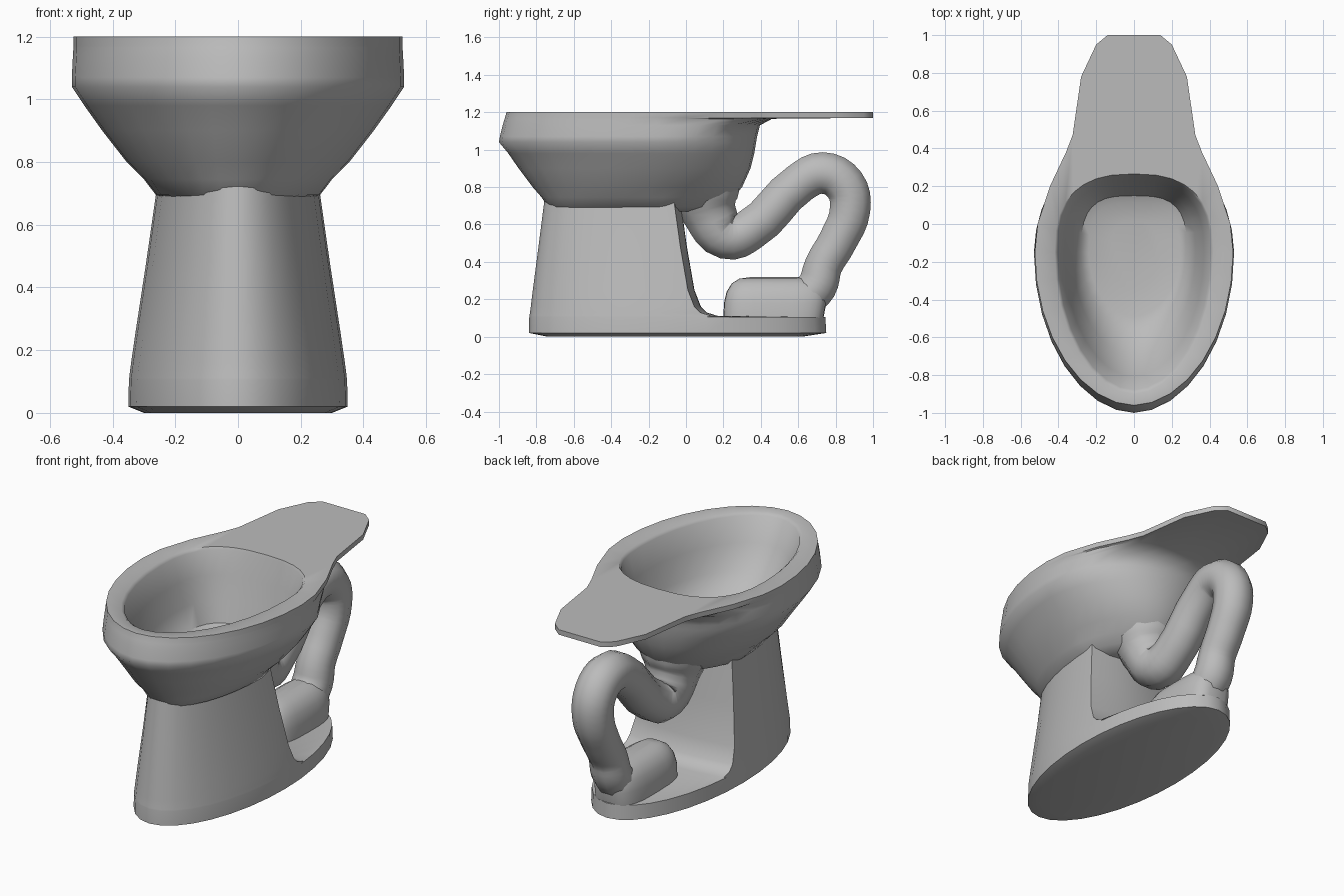
import bpy, bmesh
from math import sin, cos, pi, radians, sqrt

cube = bpy.data.objects.get("Cube")
if cube:
    bpy.data.objects.remove(cube)

mat = bpy.data.materials.new("grey porcelain")
mat.use_nodes = True
GREY = (0.5, 0.5, 0.5, 1)
mat.diffuse_color = GREY
mat.node_tree.nodes["Principled BSDF"].inputs["Base Color"].default_value = GREY

Q = 8  # segments per quarter ring


def quarter(w, yc, yend, power, square=1.0):
    """Points from the widest side point to the centre line."""
    return [(w * max(cos(i * pi / 2 / Q), 0) ** power if i < Q else 0,
             yc + (yend - yc) * sin(i * pi / 2 / Q) ** square) for i in range(Q + 1)]


def ring(front, back, z):
    """Closed ring from a front and a back quarter on the left side, mirrored."""
    left = front[::-1] + back[1:]
    right = [(-x, y) for x, y in left[-2:0:-1]]
    return [(x, y, z) for x, y in left + right]


def egg(z, w, yf, yb, yc=-0.15, point=1.05, back=1.0):
    return ring(quarter(w, yc, yf, point), quarter(w, yc, yb, back, back), z)


def finish(obj, angle):
    obj.data.materials.clear()
    obj.data.materials.append(mat)
    bpy.ops.object.select_all(action='DESELECT')
    obj.select_set(True)
    bpy.context.view_layer.objects.active = obj
    bpy.ops.object.shade_smooth_by_angle(angle=radians(angle))


def loft(name, rings, angle):
    bm = bmesh.new()
    loops = [[bm.verts.new(p) for p in r] for r in rings]
    for a, b in zip(loops, loops[1:]):
        for i in range(len(a)):
            j = (i + 1) % len(a)
            bm.faces.new((a[i], a[j], b[j], b[i]))
    bm.faces.new(loops[0][::-1])
    bm.faces.new(loops[-1])
    bmesh.ops.recalc_face_normals(bm, faces=bm.faces)
    me = bpy.data.meshes.new(name)
    bm.to_mesh(me)
    bm.free()
    obj = bpy.data.objects.new(name, me)
    bpy.context.collection.objects.link(obj)
    finish(obj, angle)


# Bowl with rim, rear deck and hollow inside
deck_back = [(0.525, -0.15), (0.51, 0.0), (0.445, 0.2), (0.36, 0.38), (0.325, 0.47),
             (0.28, 0.78), (0.2, 0.95), (0.14, 1.0), (0, 1.0)]
neck_back = [(0.525, -0.15), (0.506, 0.0), (0.435, 0.2), (0.345, 0.36), (0.3, 0.41),
             (0.23, 0.44), (0.16, 0.455), (0.08, 0.46), (0, 0.46)]


def rim(z, yf, back):
    return ring(quarter(0.525, -0.15, yf, 1.05), back, z)


loft("bowl", [
    egg(0.67, 0.19, -0.69, 0.17, -0.2, 1, 1.3),
    egg(0.695, 0.262, -0.74, 0.21, -0.15, 0.9, 1.3),
    egg(0.745, 0.3, -0.772, 0.255, -0.2, 1, 1.1),
    egg(0.80, 0.355, -0.82, 0.3, -0.2, 1),
    egg(0.90, 0.433, -0.895, 0.345),
    egg(0.98, 0.49, -0.95, 0.365),
    egg(1.04, 0.53, -1.0, 0.375),
    egg(1.07, 0.53, -0.995, 0.38),
    egg(1.13, 0.527, -0.98, 0.395, back=0.92),
    rim(1.165, -0.97, neck_back),
    rim(1.17, -0.968, deck_back),
    rim(1.20, -0.96, deck_back),
    egg(1.20, 0.42, -0.9, 0.265, back=0.78),
    egg(1.185, 0.405, -0.878, 0.26, back=0.78),
    egg(1.05, 0.37, -0.81, 0.225, back=0.75),
    egg(0.92, 0.325, -0.7, 0.185, back=0.7),
    egg(0.80, 0.28, -0.56, 0.15, back=0.65),
    egg(0.785, 0.24, -0.49, 0.115, back=0.65),
    egg(0.77, 0.12, -0.35, 0.02, back=0.7),
], 50)


# Pedestal: oval foot plate, column with a nearly flat back wall flaring into the foot
def column(z, w, yf, cut, bulge=0.035):
    yc = min(-0.045, cut)
    corner = w * sqrt(1 - ((cut - yc) / 0.795) ** 2)
    n = Q - 1
    back = [(w, yc)] + [(corner * (1 - i / n), cut + bulge * sin(i * pi / 2 / n))
                        for i in range(n + 1)]
    return ring(quarter(w, yc, yf, 1), back, z)


loft("pedestal", [
    egg(0.0, 0.3, -0.74, 0.62, -0.045, 1),
    egg(0.02, 0.35, -0.84, 0.75, -0.045, 1),
    egg(0.105, 0.348, -0.838, 0.745, -0.045, 1),
    column(0.112, 0.347, -0.837, 0.13),
    column(0.13, 0.345, -0.834, 0.075),
    column(0.16, 0.341, -0.83, 0.045),
    column(0.25, 0.328, -0.819, 0.01),
    column(0.48, 0.293, -0.789, -0.03),
    column(0.73, 0.257, -0.757, -0.065),
], 45)


# Broad outlet block where the drain meets the foot
def block(z, w, yf, yb):
    return ring(quarter(w, 0.46, yf, 0.6, 0.6), quarter(w, 0.46, yb, 0.6, 0.6), z)


loft("outlet_block", [
    block(0.1, 0.145, 0.2, 0.735),
    block(0.18, 0.143, 0.203, 0.75),
    block(0.24, 0.128, 0.217, 0.75),
    block(0.285, 0.1, 0.245, 0.73),
    block(0.31, 0.06, 0.285, 0.70),
    block(0.318, 0.02, 0.34, 0.66),
], 60)

# Drain pipe: (y, z, radius) along the centre plane
path = [(0.10, 0.77, 0.2), (0.13, 0.65, 0.15), (0.22, 0.535, 0.128), (0.34, 0.57, 0.117),
        (0.61, 0.823, 0.113), (0.73, 0.875, 0.117), (0.848, 0.812, 0.117), (0.877, 0.68, 0.114),
        (0.81, 0.51, 0.108), (0.735, 0.38, 0.106), (0.70, 0.27, 0.112), (0.62, 0.19, 0.11)]
curve = bpy.data.curves.new("drain_pipe", 'CURVE')
curve.dimensions = '3D'
curve.bevel_depth = 1.0
curve.bevel_resolution = 3
curve.resolution_u = 4
curve.use_fill_caps = True
spline = curve.splines.new('BEZIER')
spline.bezier_points.add(len(path) - 1)
for p, (y, z, r) in zip(spline.bezier_points, path):
    p.co = (0, y, z)
    p.radius = r
    p.handle_left_type = p.handle_right_type = 'AUTO'
pipe = bpy.data.objects.new("drain_pipe", curve)
bpy.context.collection.objects.link(pipe)
bpy.ops.object.select_all(action='DESELECT')
pipe.select_set(True)
bpy.context.view_layer.objects.active = pipe
bpy.ops.object.convert(target='MESH')
finish(bpy.context.view_layer.objects.active, 60)
